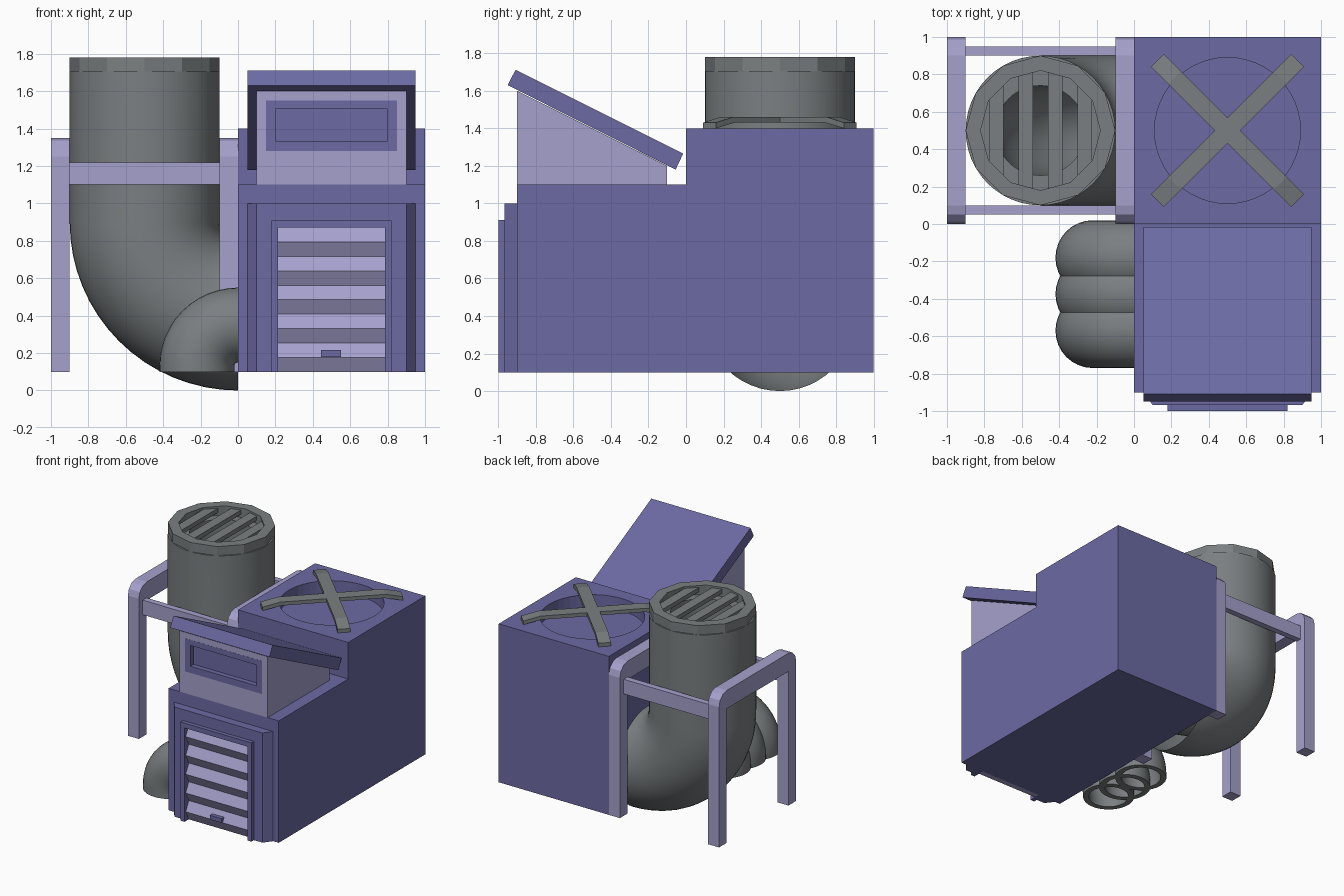
import bpy, bmesh, math
from mathutils import Matrix, Vector

if "Cube" in bpy.data.objects:
    bpy.data.objects.remove(bpy.data.objects["Cube"])


def mat(name, col):
    m = bpy.data.materials.new(name)
    m.diffuse_color = (*col, 1)
    m.use_nodes = True
    m.node_tree.nodes["Principled BSDF"].inputs["Base Color"].default_value = m.diffuse_color
    return m


BLUE = mat("slate blue", (0.150, 0.144, 0.367))
LAV = mat("pale lavender", (0.376, 0.356, 0.610))
GREY = mat("steel grey", (0.195, 0.212, 0.220))


def finish(bm, name, m, smooth=False):
    bmesh.ops.remove_doubles(bm, verts=bm.verts, dist=1e-5)
    bmesh.ops.recalc_face_normals(bm, faces=bm.faces)
    me = bpy.data.meshes.new(name)
    bm.to_mesh(me)
    bm.free()
    me.materials.append(m)
    ob = bpy.data.objects.new(name, me)
    bpy.context.collection.objects.link(ob)
    if smooth:
        bpy.ops.object.select_all(action='DESELECT')
        ob.select_set(True)
        bpy.context.view_layer.objects.active = ob
        bpy.ops.object.shade_smooth_by_angle(angle=math.radians(35))
    return ob


def loft(name, m, a, b):
    """Solid between two matching outlines of 3D points."""
    bm = bmesh.new()
    va, vb = [[bm.verts.new(p) for p in pts] for pts in (a, b)]
    bm.faces.new(va)
    bm.faces.new(vb[::-1])
    for i in range(len(va)):
        j = (i + 1) % len(va)
        bm.faces.new((va[i], va[j], vb[j], vb[i]))
    return finish(bm, name, m)


def extrude_x(name, m, yz, x0, x1):
    return loft(name, m, [(x0, y, z) for y, z in yz], [(x1, y, z) for y, z in yz])


def box(name, m, x0, x1, y0, y1, z0, z1):
    return extrude_x(name, m, [(y0, z0), (y1, z0), (y1, z1), (y0, z1)], x0, x1)


def cut(ob, cutter):
    mod = ob.modifiers.new("cut", 'BOOLEAN')
    mod.object = cutter
    mod.operation = 'DIFFERENCE'
    mod.solver = 'EXACT'
    bpy.context.view_layer.objects.active = ob
    bpy.ops.object.modifier_apply(modifier="cut")
    bpy.data.objects.remove(cutter)


def circle(cx, cy, z, r, n):
    return [(cx + r * math.cos(2 * math.pi * i / n),
             cy + r * math.sin(2 * math.pi * i / n), z) for i in range(n)]


def rings(name, m, loops, closed=False, smooth=False):
    """Skin through a list of equal-length loops."""
    bm = bmesh.new()
    vs = [[bm.verts.new(p) for p in l] for l in loops]
    n = len(vs[0])
    for k in range(len(vs) if closed else len(vs) - 1):
        a, b = vs[k], vs[(k + 1) % len(vs)]
        for i in range(n):
            bm.faces.new((a[i], a[(i + 1) % n], b[(i + 1) % n], b[i]))
    return finish(bm, name, m, smooth)


def elbow(name, y, zc, R, sign, z_end, r_out, r_in, n, steps):
    """Hollow elbow: vertical open end at z_end, bending round (0, zc) to x = 0."""
    def ring(a, r, z=None):
        c = Vector((-R * math.cos(a), y, zc + sign * R * math.sin(a) if z is None else z))
        nrm = Vector((-math.cos(a), 0, sign * math.sin(a)))
        return [c + r * (math.cos(t) * nrm + math.sin(t) * Vector((0, 1, 0)))
                for t in (2 * math.pi * i / n for i in range(n))]
    arc = [math.pi / 2 * i / steps for i in range(steps + 1)]
    loops = [ring(a, r_in) for a in reversed(arc)] + [ring(0, r_in, z_end)]
    loops += [ring(0, r_out, z_end)] + [ring(a, r_out) for a in arc]
    return rings(name, GREY, loops, smooth=True)


# Stepped main body with a round fan well in the top
body = extrude_x("main_body", BLUE, [(-.9, .1), (1, .1), (1, 1.4), (0, 1.4), (0, 1.1), (-.9, 1.1)], 0, 1)
cut(body, loft("well_cutter", BLUE, circle(.5, .5, 1.3, .39, 48), circle(.5, .5, 1.6, .39, 48)))

# Crossed bars with bent ends over the fan well
bar = [(-.53, 1.4), (-.39, 1.43), (.39, 1.43), (.53, 1.4), (.53, 1.43), (.40, 1.46), (-.40, 1.46), (-.53, 1.43)]
for i, ang in enumerate((45, 135)):
    ob = extrude_x(f"fan_cross_bar_{i + 1}", GREY, bar, -.048, .048)
    ob.data.transform(Matrix.Translation((.5, .5, 0)) @ Matrix.Rotation(math.radians(ang), 4, 'Z'))

# Hood with a window pocket and sloping roof
hood = extrude_x("hood", LAV, [(-.9, 1.1), (-.9, 1.6), (-.1, 1.2), (-.1, 1.1)], .1, .9)
cut(hood, box("window_cutter", LAV, .15, .85, -1, -.84, 1.28, 1.55))
extrude_x("hood_roof", BLUE, [(-.95, 1.63), (-.055, 1.18), (-.015, 1.265), (-.908, 1.712)], .05, .95)


def rect(x0, x1, z0, z1, y):
    return [(x0, y, z0), (x1, y, z0), (x1, y, z1), (x0, y, z1)]


rings("window_frame", BLUE, [rect(.15, .85, 1.28, 1.55, -.84), rect(.15, .85, 1.28, 1.55, -.901),
                             rect(.2, .8, 1.335, 1.505, -.901), rect(.2, .8, 1.335, 1.505, -.84)], closed=True)
box("window_pane", BLUE, .16, .84, -.86, -.842, 1.29, 1.54)


# Door surrounds: arch-shaped outlines, the outer one chamfered at the sides
def arch(x0, z1, y):
    o, i = x0, .215
    return [(o, y, .1), (o, y, z1), (1 - o, y, z1), (1 - o, y, .1),
            (1 - i, y, .1), (1 - i, y, .87), (i, y, .87), (i, y, .1)]


loft("door_surround_outer", BLUE, arch(.1, 1.0, -.968), arch(.05, 1.0, -.9))
loft("door_surround_inner", BLUE, arch(.178, .91, -1.0), arch(.178, .91, -.968))

# Ridged roller shutter and its handle
zig = [(-.9, .1)] + [(-.945 if k % 2 == 0 else -.985, .1 + .077 * k) for k in range(11)] + [(-.9, .87)]
extrude_x("roller_shutter", LAV, zig, .215, .785)
box("shutter_handle", BLUE, .445, .55, -.998, -.94, .18, .215)

# Large stack with an elbow into the body
elbow("large_stack", .5, .9, .5, -1, 1.705, .4, .24, 48, 16)

# Twelve-sided stack collar and grille slats
rings("stack_collar", GREY, [circle(-.5, .5, z, r, 12) for z, r in
                             ((1.70, .4), (1.78, .4), (1.78, .32), (1.70, .32))], closed=True)
for i in range(4):
    c = (i - 1.5) * .158
    h = [.315 * math.cos(math.asin(abs(c + s) / .33)) for s in (-.039, .039)]
    pts = [(-.5 + c - .039, .5 - h[0]), (-.5 + c + .039, .5 - h[1]),
           (-.5 + c + .039, .5 + h[1]), (-.5 + c - .039, .5 + h[0])]
    loft(f"grille_slat_{i + 1}", GREY, [(x, y, 1.73) for x, y in pts], [(x, y, 1.765) for x, y in pts])

# Three small downturned outlet pipes
for i in range(3):
    elbow(f"outlet_pipe_{i + 1}", -.18 - .195 * i, .13, .22, 1, .1, .2, .155, 32, 12)

# Support frames with rounded shoulders, joined by cross rails
arc = [(.1 - .1 * math.cos(a), 1.25 + .1 * math.sin(a)) for a in (math.pi / 6 * k for k in range(4))]
prof = [(0, .1)] + arc + [(1 - y, z) for y, z in reversed(arc)] + [(1, .1), (.9, .1), (.9, 1.2), (.1, 1.2), (.1, .1)]
for side, x in (("left", -1), ("right", -.1)):
    extrude_x(f"support_frame_{side}", LAV, prof, x, x + .1)
for side, y in (("front", .05), ("back", .9)):
    box(f"cross_rail_{side}", LAV, -.9, -.1, y, y + .05, 1.1, 1.22)
